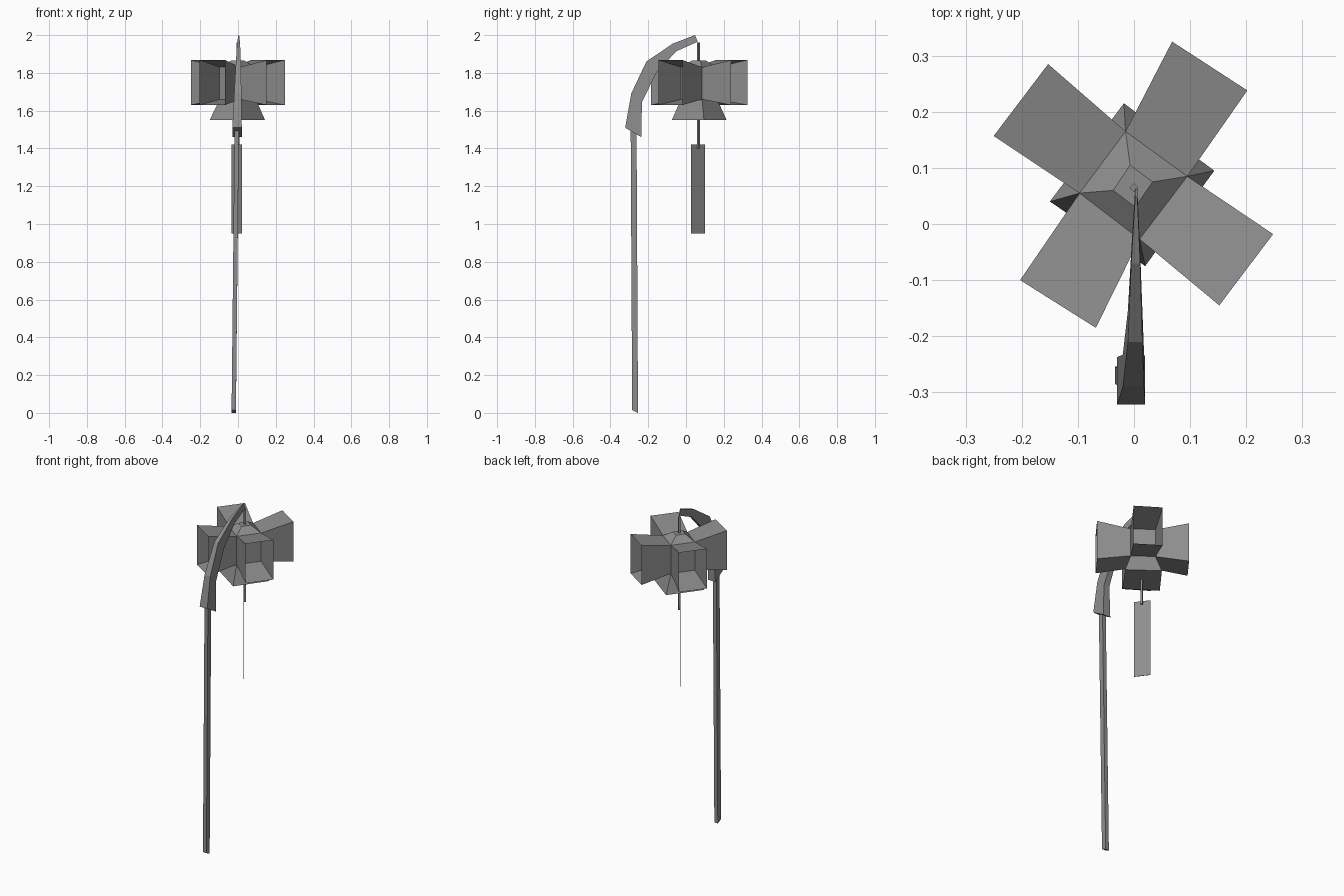
import bpy
import bmesh
from math import atan2
from mathutils import Vector

cube = bpy.data.objects.get("Cube")
if cube:
    bpy.data.objects.remove(cube)

grey = bpy.data.materials.new("plain_grey")
grey.use_nodes = True
colour = (0.27, 0.27, 0.27, 1)
grey.diffuse_color = colour
grey.node_tree.nodes["Principled BSDF"].inputs["Base Color"].default_value = colour


def loft(name, rings, cap_start=True, cap_end=True):
    """Join rings of equal point count with flat faces."""
    bm = bmesh.new()
    loops = [[bm.verts.new(p) for p in ring] for ring in rings]
    for a, b in zip(loops, loops[1:]):
        for i in range(len(a)):
            j = (i + 1) % len(a)
            bm.faces.new((a[i], a[j], b[j], b[i]))
    if cap_start:
        bm.faces.new(loops[0][::-1])
    if cap_end:
        bm.faces.new(loops[-1])
    bmesh.ops.recalc_face_normals(bm, faces=bm.faces)
    mesh = bpy.data.meshes.new(name)
    bm.to_mesh(mesh)
    bm.free()
    mesh.materials.append(grey)
    obj = bpy.data.objects.new(name, mesh)
    bpy.context.collection.objects.link(obj)
    return obj


def level(points, z):
    return [(x, y, z) for x, y in points]


def box_ring(x0, x1, y0, y1, z_front, z_back):
    return [(x0, y0, z_front), (x1, y0, z_front), (x1, y1, z_back), (x0, y1, z_back)]


# Lantern core: skewed four-sided body, sloped roof and flared closed skirt
core = [(-0.015, 0.165), (0.095, 0.085), (0.01, -0.027), (-0.097, 0.055)]
roof = [(-0.007, 0.105), (0.033, 0.075), (0.002, 0.03), (-0.037, 0.06)]
skirt = [(-0.018, 0.215), (0.143, 0.095), (0.02, -0.075), (-0.15, 0.04)]
loft("lantern_core", [level(skirt, 1.55), level(core, 1.66),
                      level(core, 1.83), level(roof, 1.865)])

# Four open horns flaring out from the sides of the core
mouths = [((0.068, 0.325), (0.202, 0.238)), ((0.248, -0.018), (0.152, -0.145)),
          ((-0.068, -0.185), (-0.203, -0.10)), ((-0.25, 0.157), (-0.153, 0.285))]
for i, (a, b) in enumerate(mouths):
    c, d = core[i], core[(i + 1) % 4]
    inner = [(*c, 1.66), (*d, 1.66), (*d, 1.83), (*c, 1.83)]
    outer = [(*a, 1.63), (*b, 1.63), (*b, 1.868), (*a, 1.868)]
    loft(f"horn_{i + 1}", [inner, outer], False, False)


# Thin rods above and below the lantern
def rod(name, z0, z1):
    r = 0.008
    ring = [(-r, 0.065), (0, 0.065 - r), (r, 0.065), (0, 0.065 + r)]
    loft(name, [level(ring, z0), level(ring, z1)])


rod("upper_rod", 1.86, 1.96)
rod("lower_rod", 1.40, 1.55)

# Hanging paper strip turned diagonally
bpy.ops.mesh.primitive_cube_add(size=1, location=(-0.006, 0.063, 1.185))
strip = bpy.context.object
strip.name = "hanging_strip"
strip.scale = (0.092, 0.002, 0.47)
strip.rotation_euler.z = atan2(0.8, -0.6)
strip.data.materials.append(grey)

# Slightly leaning pole
loft("pole", [box_ring(-0.034, -0.011, -0.285, -0.254, 0.015, 0.0),
              box_ring(-0.018, 0.005, -0.293, -0.262, 1.53, 1.53)])

# Curved hook tapering to a narrow tip: outer and inner (y, z), then left and right x
hook = [((-0.322, 1.51), (-0.237, 1.46), -0.03, 0.02),
        ((-0.29, 1.69), (-0.233, 1.645), -0.02, 0.018),
        ((-0.21, 1.86), (-0.155, 1.805), -0.011, 0.015),
        ((-0.07, 1.955), (-0.05, 1.915), -0.005, 0.011),
        ((0.048, 2.0), (0.062, 1.965), 0.002, 0.006)]
loft("hook", [[(x0, *o), (x1, *o), (x1, *i), (x0, *i)] for o, i, x0, x1 in hook])
